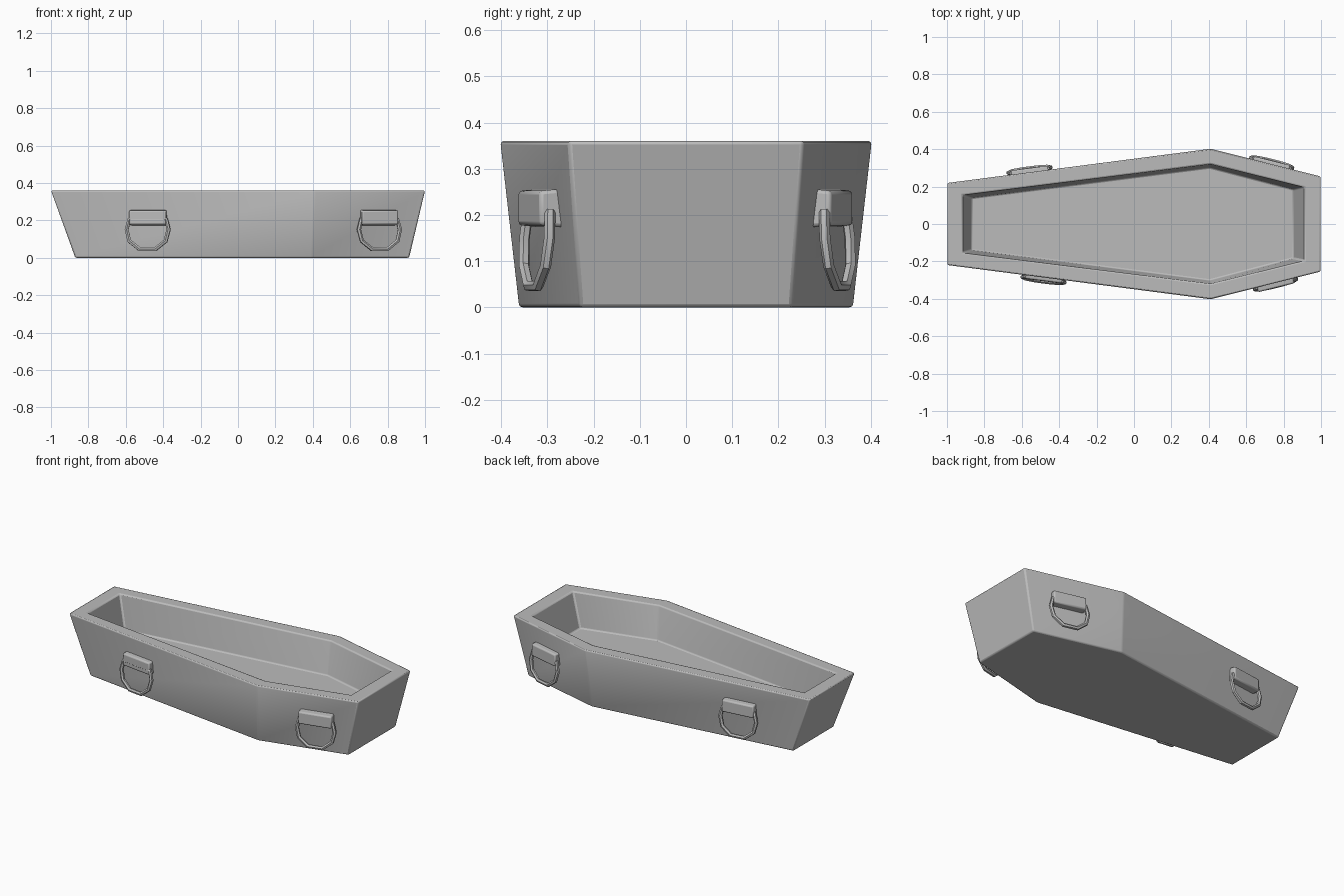
import bpy, bmesh, math
from mathutils import Vector

if "Cube" in bpy.data.objects:
    bpy.data.objects.remove(bpy.data.objects["Cube"], do_unlink=True)

stone = bpy.data.materials.new("grey_stone")
stone.use_nodes = True
GREY = (0.5, 0.5, 0.5, 1)
stone.diffuse_color = GREY
stone.node_tree.nodes["Principled BSDF"].inputs["Base Color"].default_value = GREY


def outline(foot, widest, head):
    """Six-sided plan from (x, half width) at the foot, shoulder and head."""
    half = [foot, widest, head]
    return [(x, -y) for x, y in half] + [(x, y) for x, y in reversed(half)]


def finish(obj, bevel, segments):
    """Round the edges, then shade smooth with sharp creases kept."""
    obj.data.materials.append(stone)
    mod = obj.modifiers.new("rounded_edges", "BEVEL")
    mod.width, mod.segments = bevel, segments
    mod.limit_method = "ANGLE"
    mod.angle_limit = math.radians(12)
    smooth(obj)


def smooth(obj):
    bpy.ops.object.select_all(action="DESELECT")
    obj.select_set(True)
    bpy.context.view_layer.objects.active = obj
    bpy.ops.object.shade_smooth_by_angle(angle=math.radians(35))


def mesh_object(name, bm):
    bmesh.ops.recalc_face_normals(bm, faces=bm.faces)
    mesh = bpy.data.meshes.new(name)
    bm.to_mesh(mesh)
    bm.free()
    obj = bpy.data.objects.new(name, mesh)
    bpy.context.collection.objects.link(obj)
    return obj


# Hollow coffin body: outer base, outer rim, inner rim, inner floor
HEIGHT, FLOOR = 0.36, 0.15
sections = [
    (0, outline((-0.87, 0.197), (0.39, 0.362), (0.915, 0.23))),
    (HEIGHT, outline((-1, 0.22), (0.41, 0.403), (1, 0.255))),
    (HEIGHT, outline((-0.915, 0.155), (0.41, 0.32), (0.91, 0.197))),
    (FLOOR, outline((-0.87, 0.14), (0.405, 0.303), (0.852, 0.185))),
]
bm = bmesh.new()
rings = [[bm.verts.new((x, y, z)) for x, y in pts] for z, pts in sections]
for low, high in zip(rings, rings[1:]):
    for i in range(6):
        j = (i + 1) % 6
        bm.faces.new((low[i], low[j], high[j], high[i]))
bm.faces.new(rings[0])
bm.faces.new(rings[-1])
finish(mesh_object("coffin_body", bm), 0.008, 2)


# Handles: a bevelled mount block and a hanging ring on each wall panel
def make_handle(name, x, wall_y, slope, side, depth):
    angle = math.atan(slope)
    turn = -angle if side < 0 else math.pi + angle
    place = Vector((x, side * wall_y, 0))

    bm = bmesh.new()
    bmesh.ops.create_cube(bm, size=1)
    for v in bm.verts:
        outer = v.co.y < 0
        v.co.x *= 0.2
        v.co.y = -depth if outer else 0.03
        v.co.z = 0.215 + v.co.z * (0.074 if outer else 0.088)
    mount = mesh_object(name + "_mount", bm)
    finish(mount, 0.008, 2)

    # Faceted ring whose top bar runs through the mount
    half = [(0.1, 0.205), (0.113, 0.15), (0.098, 0.09), (0.043, 0.046)]
    path = half + [(-u, z) for u, z in reversed(half)]
    curve = bpy.data.curves.new(name + "_ring", "CURVE")
    curve.dimensions = "3D"
    curve.bevel_depth, curve.bevel_resolution = 0.012, 1
    spline = curve.splines.new("POLY")
    spline.points.add(len(path) - 1)
    spline.use_cyclic_u = True
    for point, (u, z) in zip(spline.points, path):
        point.co = (u, -0.022 - 0.08 * (0.205 - z), z, 1)
    ring = bpy.data.objects.new(name + "_ring", curve)
    bpy.context.collection.objects.link(ring)
    curve.materials.append(stone)
    bpy.ops.object.select_all(action="DESELECT")
    ring.select_set(True)
    bpy.context.view_layer.objects.active = ring
    bpy.ops.object.convert(target="MESH")
    smooth(bpy.context.view_layer.objects.active)

    for obj in (mount, bpy.context.view_layer.objects.active):
        obj.location = place
        obj.rotation_euler.z = turn


FOOT_SLOPE, HEAD_SLOPE = 0.13, -0.246
make_handle("front_foot_handle", -0.48, 0.272, FOOT_SLOPE, -1, 0.033)
make_handle("back_foot_handle", -0.555, 0.262, FOOT_SLOPE, 1, 0.037)
make_handle("front_head_handle", 0.75, 0.297, HEAD_SLOPE, -1, 0.045)
make_handle("back_head_handle", 0.73, 0.302, HEAD_SLOPE, 1, 0.037)
